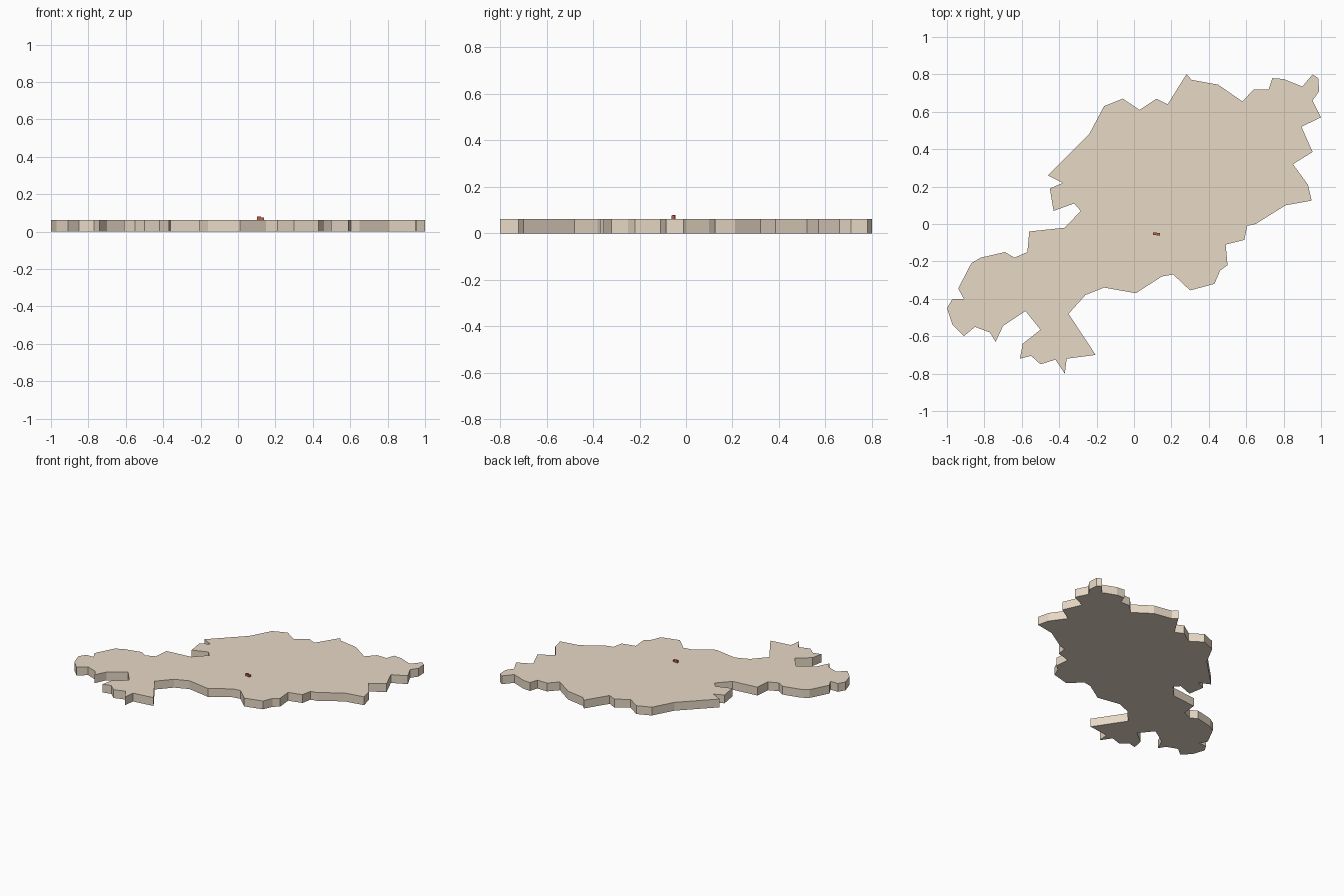
import bpy, bmesh

if "Cube" in bpy.data.objects:
    bpy.data.objects.remove(bpy.data.objects["Cube"])

def paint(obj, name, color):
    mat = bpy.data.materials.new(name)
    mat.diffuse_color = (*color, 1)
    mat.use_nodes = True
    mat.node_tree.nodes["Principled BSDF"].inputs["Base Color"].default_value = mat.diffuse_color
    obj.data.materials.append(mat)

def make_object(name, bm):
    bmesh.ops.recalc_face_normals(bm, faces=bm.faces)
    mesh = bpy.data.meshes.new(name)
    bm.to_mesh(mesh)
    bm.free()
    obj = bpy.data.objects.new(name, mesh)
    bpy.context.collection.objects.link(obj)
    return obj

def slab(name, profile, height):
    """Extrude a closed flat profile straight up from z = 0."""
    bm = bmesh.new()
    face = bm.faces.new([bm.verts.new((x, y, 0)) for x, y in profile])
    top = bmesh.ops.extrude_face_region(bm, geom=[face], use_keep_orig=True)
    bmesh.ops.translate(bm, vec=(0, 0, height),
                        verts=[g for g in top["geom"] if isinstance(g, bmesh.types.BMVert)])
    # triangulate the caps so the concave outline fills cleanly
    bmesh.ops.triangulate(bm, faces=[f for f in bm.faces if len(f.verts) > 4],
                          ngon_method='EAR_CLIP')
    return make_object(name, bm)

def block(name, center, size):
    bm = bmesh.new()
    bmesh.ops.create_cube(bm, size=1)
    bmesh.ops.scale(bm, vec=size, verts=bm.verts)
    bmesh.ops.translate(bm, vec=center, verts=bm.verts)
    return make_object(name, bm)

# land outline, clockwise from the northern tip
outline = [
    (.28, .80), (.31, .77), (.45, .745), (.58, .655), (.64, .72), (.72, .72),
    (.74, .78), (.80, .775), (.90, .735), (.955, .80), (.985, .78), (.99, .71),
    (.955, .66), (1, .57), (.895, .52), (.955, .385), (.85, .32), (.93, .21),
    (.95, .125), (.81, .10), (.65, 0), (.605, -.01), (.59, -.085), (.49, -.11),
    (.50, -.22), (.46, -.25), (.43, -.32), (.30, -.355), (.21, -.27), (.15, -.28),
    (.01, -.37), (-.16, -.34), (-.26, -.38), (-.35, -.48), (-.205, -.70), (-.36, -.72),
    (-.37, -.80), (-.42, -.725), (-.50, -.75), (-.55, -.705), (-.61, -.72), (-.595, -.64),
    (-.50, -.565), (-.58, -.465), (-.70, -.545), (-.74, -.63), (-.77, -.58), (-.85, -.55),
    (-.91, -.60), (-.97, -.54), (-1, -.45), (-.97, -.40), (-.91, -.40), (-.94, -.345),
    (-.87, -.21), (-.82, -.18), (-.69, -.15), (-.64, -.18), (-.57, -.15), (-.56, -.04),
    (-.37, -.02), (-.285, .07), (-.32, .11), (-.43, .07), (-.45, .19), (-.38, .22),
    (-.46, .26), (-.24, .48), (-.16, .63), (-.06, .67), (.03, .61), (.12, .67), (.18, .64),
]
land = slab("land_slab", outline, 0.062)
paint(land, "tan", (0.80, 0.69, 0.56))

# tiny red marker made of two joined blocks
for name, center, size in (
        ("marker_left", (.113, -.052, .071), (.022, .013, .018)),
        ("marker_right", (.130, -.055, .069), (.018, .013, .014))):
    paint(block(name, center, size), "red", (0.5, 0.12, 0.06))
